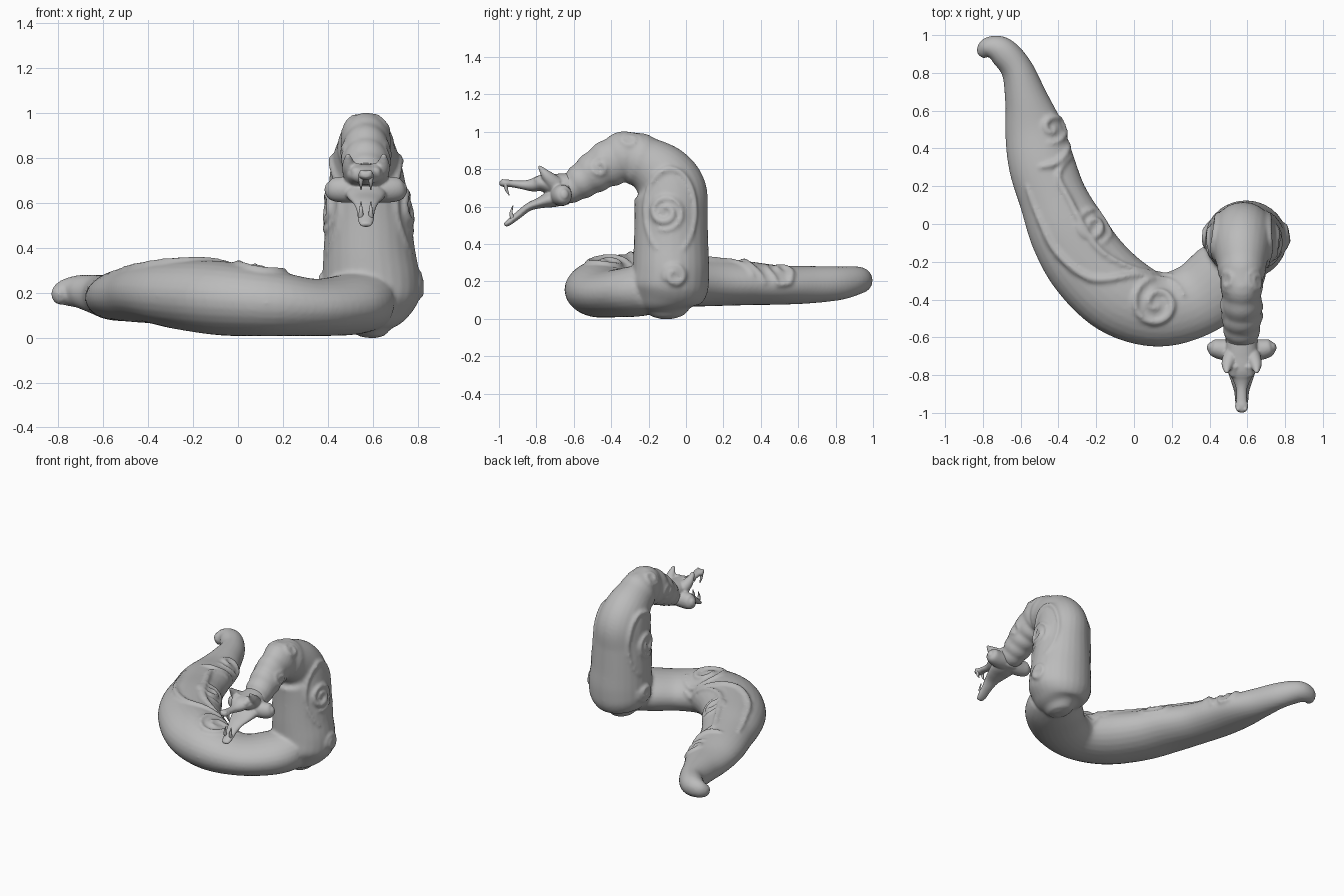
import bpy, bmesh, math
from mathutils import Vector as V
from mathutils.bvhtree import BVHTree

if "Cube" in bpy.data.objects:
    bpy.data.objects.remove(bpy.data.objects["Cube"])

grey = bpy.data.materials.new("stone grey")
grey.diffuse_color = (0.5, 0.5, 0.5, 1)
grey.use_nodes = True
grey.node_tree.nodes["Principled BSDF"].inputs["Base Color"].default_value = grey.diffuse_color
CX = 0.57          # middle of neck and head


def spline(p, t):
    """Catmull-Rom value through tuples p at parameter t."""
    i = min(int(t), len(p) - 2)
    f = t - i
    a, b, c, d = (p[max(0, min(len(p) - 1, i + k))] for k in (-1, 0, 1, 2))
    return [0.5 * (2 * q + (r - o) * f + (2 * o - 5 * q + 4 * r - s) * f * f
                   + (3 * q - o - 3 * r + s) * f ** 3) for o, q, r, s in zip(a, b, c, d)]


def loft(bm, st, hint=None, steps=6, sides=28, folds=None):
    """Closed tube through stations (x, y, z, side radius, other radius)."""
    n = (len(st) - 1) * steps
    s = [spline(st, i / steps) for i in range(n + 1)]
    rings = []
    for i, q in enumerate(s):
        t = (V(s[min(i + 1, n)][:3]) - V(s[max(i - 1, 0)][:3])).normalized()
        h = V(hint) if hint else t.cross(V((0, 0, 1)))
        h = (h - t * h.dot(t)).normalized()
        w = t.cross(h)
        k = 1.0
        if folds and i / steps > folds:      # stacked skin folds
            k += 0.09 * (abs(math.sin((i / steps - folds) * math.pi * 1.3)) - 0.5)
        c, a, b = V(q[:3]), max(q[3], .003) * k, max(q[4], .003) * k
        r = min(a, b)
        ring = [(c, 1.0)]
        if i == 0:
            ring = [(c - t * r * .5, .3), (c - t * r * .35, .72), (c, 1.0)]
        elif i == n:
            ring = [(c, 1.0), (c + t * r * .35, .72), (c + t * r * .5, .3)]
        for o, m in ring:
            rings.append([bm.verts.new(o + h * a * m * math.cos(j * math.tau / sides)
                                       + w * b * m * math.sin(j * math.tau / sides))
                          for j in range(sides)])
    for p, q in zip(rings, rings[1:]):
        for j in range(sides):
            k = (j + 1) % sides
            bm.faces.new((p[j], p[k], q[k], q[j]))
    bm.faces.new(rings[0][::-1])
    bm.faces.new(rings[-1])


def finish(name, bm, voxel=None, smooth=4):
    bmesh.ops.recalc_face_normals(bm, faces=bm.faces)
    me = bpy.data.meshes.new(name)
    bm.to_mesh(me)
    bm.free()
    me.materials.append(grey)
    me.polygons.foreach_set("use_smooth", [True] * len(me.polygons))
    ob = bpy.data.objects.new(name, me)
    bpy.context.collection.objects.link(ob)
    if voxel:
        m = ob.modifiers.new("merge", 'REMESH')
        m.mode, m.voxel_size, m.use_smooth_shade = 'VOXEL', voxel, True
        m = ob.modifiers.new("soften", 'SMOOTH')
        m.factor, m.iterations = 0.5, smooth
    return ob


# Lying body, from tail tip to the foot of the raised part
body = bmesh.new()
loft(body, [(-.805, .905, .185, .035, .04), (-.77, .935, .2, .055, .06),
            (-.70, .915, .205, .077, .075), (-.62, .82, .19, .085, .09),
            (-.57, .66, .182, .115, .1), (-.53, .5, .18, .155, .105),
            (-.49, .32, .19, .175, .118), (-.43, .14, .195, .18, .128),
            (-.35, -.04, .2, .205, .14), (-.24, -.22, .19, .215, .155),
            (-.07, -.38, .175, .215, .165), (.13, -.455, .155, .195, .15),
            (.33, -.40, .135, .195, .128), (.48, -.28, .145, .2, .135),
            (.56, -.18, .165, .17, .14)])

# Raised column that arches forward into the folded neck
loft(body, [(.585, -.1, .05, .1, .12), (.588, -.1, .09, .16, .17),
            (.59, -.09, .16, .21, .205), (.593, -.08, .25, .218, .205),
            (.585, -.08, .38, .205, .2), (.58, -.08, .55, .188, .195),
            (.575, -.085, .68, .172, .195), (CX, -.13, .77, .155, .17),
            (CX, -.22, .835, .13, .14), (CX, -.32, .865, .11, .135),
            (CX, -.43, .82, .103, .12), (CX, -.53, .755, .1, .1),
            (CX, -.61, .70, .085, .08), (CX, -.68, .67, .07, .06)],
     hint=(1, 0, 0), folds=8)

body.normal_update()
tree = BVHTree.FromBMesh(body)


def ridge(pts, direction, r):
    """Raised tapering line, dropped on to the body along a direction."""
    d = V(direction).normalized()
    hits = []
    for p in pts:
        hit = tree.ray_cast(V(p) - d * .4, d, .8)[0]
        if hit:
            hits.append(hit)
    n = len(hits)
    if n > 3:
        loft(body, [(*h, *[r * (.45 + .55 * math.sin(math.pi * i / (n - 1)))] * 2)
                    for i, h in enumerate(hits)], hint=d, steps=2, sides=10)


def scroll(center, direction, radius, r, turns=1.8, spin=1, start=0):
    d = V(direction).normalized()
    u = d.cross(V((0, 1, 0)) if abs(d.y) < .9 else V((1, 0, 0))).normalized()
    w = d.cross(u)
    pts = []
    for i in range(37):
        t = i / 36
        a = start + spin * turns * math.tau * t
        pts.append(V(center) + (u * math.cos(a) + w * math.sin(a)) * radius * (.12 + .88 * t))
    ridge(pts, d, r)


DOWN = (0, 0, -1)
# Curls and flowing ridges on the back
scroll((.12, -.42, .3), DOWN, .15, .02, start=1)
scroll((-.22, -.01, .3), DOWN, .11, .018, start=2.5)
scroll((-.43, .51, .3), DOWN, .085, .018, 1.3, start=0)
for path in ([(-.33, .36), (-.4, .26), (-.34, .12), (-.2, -.12), (-.02, -.23), (.2, -.27)],
             [(-.57, .2), (-.5, .02), (-.4, -.16), (-.22, -.29), (.02, -.27), (.16, -.3)],
             [(-.42, .62), (-.36, .52), (-.34, .42), (-.4, .33), (-.5, .3)]):
    p = [(x, y, .3) for x, y in path]
    ridge([spline(p, i / 6) for i in range((len(p) - 1) * 6 + 1)], DOWN, .02)

# Curls on both flanks of the column and neck
for s in (-1, 1):
    side = (-s, 0, 0)
    scroll((CX + s * .18, -.11, .57), side, .1, .02, 1.9, spin=s, start=1)
    scroll((CX + s * .2, -.06, .23), side, .062, .02, 1.8, spin=-s)
    scroll((CX + s * .065, -.3, .95), (-s, 0, -.6), .06, .013, 1.8, spin=s)
    scroll((CX + s * .1, -.46, .81), side, .055, .012, 1.6, spin=s)
    oval = [(CX + s * .17, -.085 + .135 * math.sin(a), .57 + .23 * math.cos(a))
            for a in [i * .25 - 2.6 for i in range(22)]]
    ridge(oval, side, .017)
finish("body", body, .011)

# Head: jaws, cheek flaps and ear points merged together
head = bmesh.new()
upper = [(-.62, .71, .08, .07), (-.7, .715, .085, .06), (-.77, .725, .08, .045),
         (-.82, .715, .05, .035), (-.87, .715, .03, .024), (-.93, .722, .028, .019),
         (-.965, .724, .036, .022), (-.99, .725, .026, .016)]
lower = [(-.64, .66, .09, .05), (-.72, .64, .09, .045), (-.78, .62, .075, .03),
         (-.84, .598, .055, .022), (-.89, .56, .04, .02), (-.94, .52, .035, .017),
         (-.965, .503, .025, .013)]
for jaw in (upper, lower):
    loft(head, [(CX, *q) for q in jaw], hint=(1, 0, 0))
for s in (-1, 1):
    loft(head, [(CX + s * .03, -.67, .665, .06, .06), (CX + s * .1, -.665, .66, .055, .058),
                (CX + s * .15, -.655, .662, .045, .05), (CX + s * .17, -.65, .665, .025, .03)],
         hint=(0, 1, 0))
    loft(head, [(CX + s * .055, -.7, .72, .045, .045), (CX + s * .075, -.745, .765, .032, .03),
                (CX + s * .08, -.785, .815, .01, .008)], hint=(1, 0, 0))
    # nose nubs and brow bumps
    loft(head, [(CX + s * .018, -.97, .728, .014, .014), (CX + s * .02, -.985, .742, .009, .009)],
         hint=(1, 0, 0))
    loft(head, [(CX + s * .04, -.75, .75, .035, .03), (CX + s * .04, -.8, .735, .025, .022)],
         hint=(1, 0, 0))
finish("head", head, .006, 3)

# Curved fangs, one pair in each jaw
fangs = bmesh.new()
for s in (-1, 1):
    x = CX + s * .022
    loft(fangs, [(x, -.965, .72, .012, .012), (x, -.96, .69, .009, .009),
                 (x, -.945, .66, .002, .002)], hint=(1, 0, 0), sides=10)
    loft(fangs, [(x, -.925, .53, .013, .013), (x, -.935, .565, .009, .009),
                 (x, -.925, .605, .002, .002)], hint=(1, 0, 0), sides=10)
finish("fangs", fangs)
